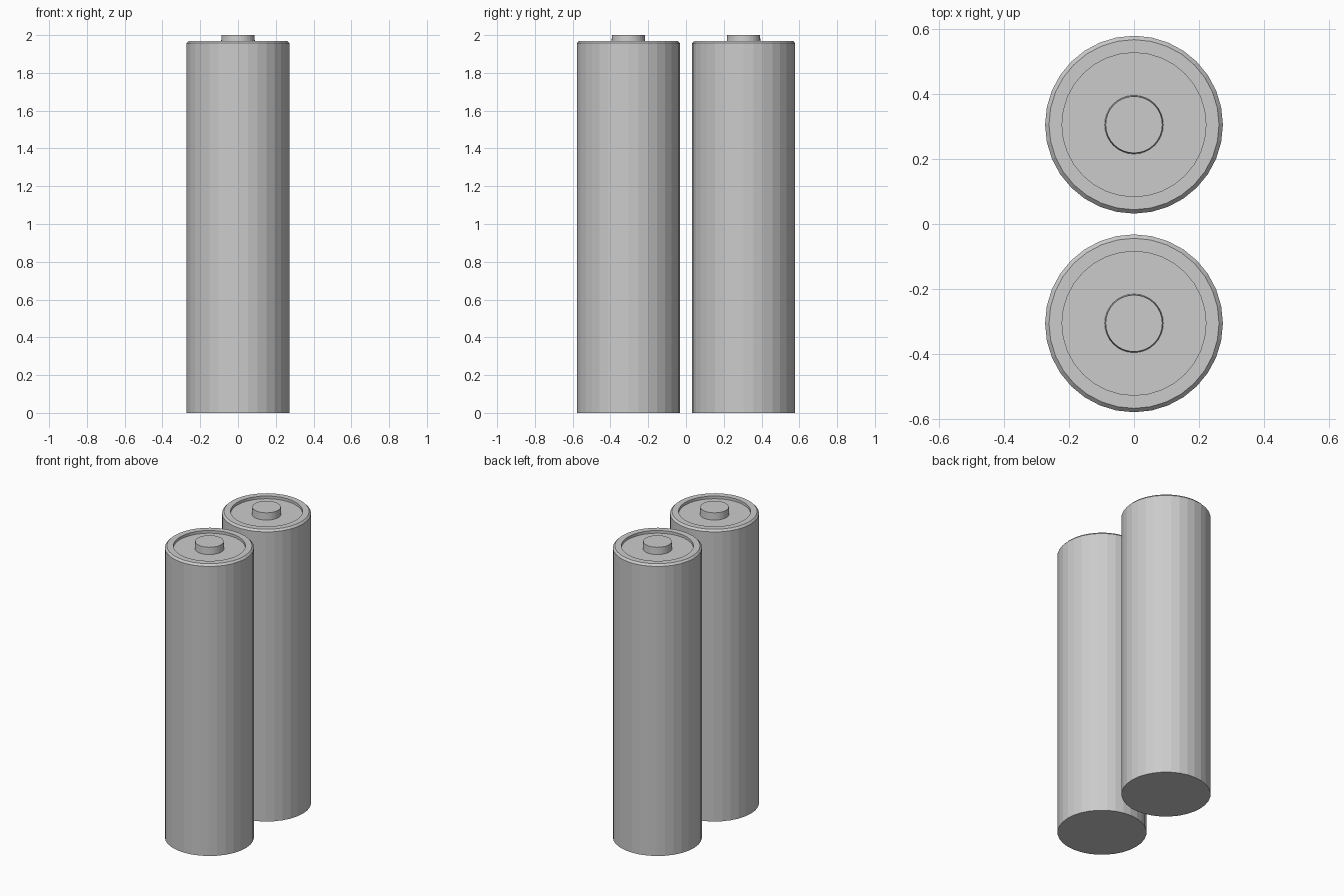
import bpy, bmesh, math

if "Cube" in bpy.data.objects:
    bpy.data.objects.remove(bpy.data.objects["Cube"])

SIDES = 32


def lathe(name, profile, y):
    """Revolve (radius, z) points about z; cap the first and last rings."""
    bm = bmesh.new()
    rings = []
    for r, z in profile:
        rings.append([bm.verts.new((r * math.cos(2 * math.pi * i / SIDES),
                                    r * math.sin(2 * math.pi * i / SIDES), z))
                      for i in range(SIDES)])
    for a, b in zip(rings, rings[1:]):
        for i in range(SIDES):
            j = (i + 1) % SIDES
            bm.faces.new((a[i], a[j], b[j], b[i]))
    bm.faces.new(rings[0][::-1])
    bm.faces.new(rings[-1])
    mesh = bpy.data.meshes.new(name)
    bm.to_mesh(mesh)
    bm.free()
    obj = bpy.data.objects.new(name, mesh)
    obj.location.y = y
    bpy.context.collection.objects.link(obj)
    return obj


# Casing with chamfered rim, recessed top plate and raised contact button
battery_profile = [
    (0.273, 0.0), (0.273, 1.957), (0.261, 1.97),
    (0.221, 1.97), (0.221, 1.952),
    (0.090, 1.952), (0.087, 2.0),
]

# Matching pair of batteries
for label, y in (("front_battery", -0.305), ("back_battery", 0.305)):
    lathe(label, battery_profile, y)
